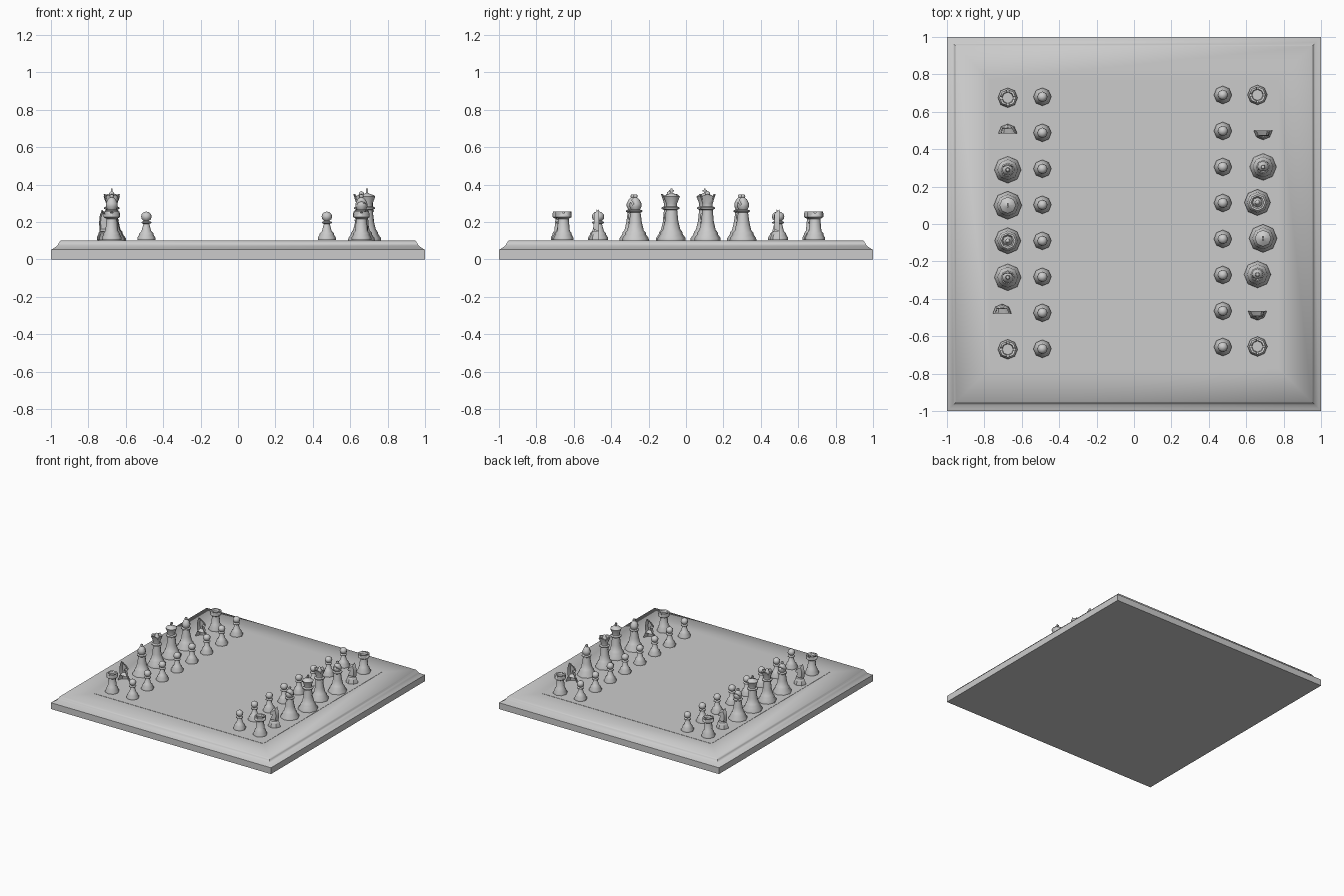
import bpy, bmesh
from math import cos, sin, pi, radians
from mathutils import Matrix, Vector

if "Cube" in bpy.data.objects:
    bpy.data.objects.remove(bpy.data.objects["Cube"])


def finish(bm, name, angle=50):
    bmesh.ops.recalc_face_normals(bm, faces=bm.faces)
    me = bpy.data.meshes.new(name)
    bm.to_mesh(me)
    bm.free()
    me.shade_smooth()
    me.set_sharp_from_angle(angle=radians(angle))
    return me


def place(me, name, x, y, z, turn=0):
    ob = bpy.data.objects.new(name, me)
    ob.location = (x, y, z)
    ob.rotation_euler = (0, 0, turn)
    bpy.context.collection.objects.link(ob)
    return ob


def lathe(bm, profile, n=8, start=0.0, half=False, square=False):
    """Sweep an (r, z) profile into rings; half leaves the cut plane open."""
    count = n // 2 + 1 if half else n
    rings = []
    for r, z in profile:
        rings.append([bm.verts.new((r * cos(start + 2 * pi * i / n),
                                    r * sin(start + 2 * pi * i / n), z)) for i in range(count)])
    for a, b in zip(rings, rings[1:]):
        for i in range(count - 1 if half else count):
            j = (i + 1) % count
            bm.faces.new((a[i], a[j], b[j], b[i]))
    bm.faces.new(rings[0][::-1])
    bm.faces.new(rings[-1])
    return rings


def box(bm, loc, size, tilt=0):
    m = Matrix.Translation(loc) @ Matrix.Rotation(tilt, 4, 'X') @ Matrix.Diagonal((*size, 1))
    bmesh.ops.create_cube(bm, size=1, matrix=m)


def carve(me, boxes):
    """Cut boxes out of a mesh and return the carved mesh."""
    cb = bmesh.new()
    for b in boxes:
        box(cb, *b)
    cutter = place(finish(cb, "cutter"), "cutter", 0, 0, 0)
    cutter.hide_render = True
    ob = place(me, "carving", 0, 0, 0)
    mod = ob.modifiers.new("cut", 'BOOLEAN')
    mod.object, mod.operation, mod.solver = cutter, 'DIFFERENCE', 'EXACT'
    mod.use_self = True
    dg = bpy.context.evaluated_depsgraph_get()
    out = bpy.data.meshes.new_from_object(ob.evaluated_get(dg))
    bpy.data.objects.remove(ob)
    bpy.data.objects.remove(cutter)
    return out


# Board with coved edge
bm = bmesh.new()
s = 2 ** 0.5
edge = [(1, 0), (1, .052), (.985, .06), (.967, .073), (.958, .088), (.95, .1), (.77, .1)]
lathe(bm, [(r * s, z) for r, z in edge], n=4, start=pi / 4)
place(finish(bm, "board", 60), "board", 0, 0, 0)

# Playing field, a thin panel set into the frame
bm = bmesh.new()
box(bm, (0, 0, .0985), (1.54, 1.54, .007))
place(finish(bm, "playing_field", 30), "playing_field", 0, 0, 0)

# Pawn
bm = bmesh.new()
lathe(bm, [(.048, 0), (.048, .012), (.038, .028), (.038, .034), (.026, .046), (.016, .085),
           (.027, .09), (.027, .095), (.014, .101), (.025, .111), (.028, .124),
           (.025, .137), (.014, .147), (.004, .15)])
pawn = finish(bm, "pawn")

# Rook with hollow, notched crown
bm = bmesh.new()
lathe(bm, [(.053, 0), (.053, .012), (.044, .028), (.044, .035), (.034, .048), (.028, .112),
           (.036, .117), (.044, .122), (.044, .152), (.032, .152), (.029, .134)])
rook = carve(finish(bm, "rook"), [((0, 0, .153), (.2, .012, .022)), ((0, 0, .153), (.012, .2, .02))])

# Bishop with slit mitre
bm = bmesh.new()
lathe(bm, [(.072, 0), (.07, .014), (.056, .034), (.055, .044), (.044, .056), (.034, .1),
           (.027, .15), (.037, .156), (.037, .162), (.024, .167), (.032, .183), (.032, .198),
           (.022, .22), (.009, .232), (.012, .238), (.009, .246), (.002, .248)])
bishop = carve(finish(bm, "bishop"), [((0, .024, .213), (.1, .007, .045), radians(-30))])

# Queen with pointed crown
bm = bmesh.new()
low = [(.07, 0), (.07, .014), (.056, .034), (.055, .044), (.044, .058), (.034, .1),
       (.028, .165), (.04, .171), (.04, .178), (.028, .184), (.028, .2)]
rings = lathe(bm, low + [(.044, .238), (.034, .238), (.026, .23), (.013, .248),
                         (.012, .258), (.003, .265)])
for k in (len(low), len(low) + 1):
    for v in rings[k][::2]:
        v.co.z += .012
queen = finish(bm, "queen")

# King with cross finial
bm = bmesh.new()
lathe(bm, [(.075, 0), (.075, .014), (.059, .036), (.058, .046), (.047, .06), (.036, .105),
           (.03, .165), (.042, .171), (.042, .178), (.029, .184), (.03, .2), (.044, .236),
           (.036, .244), (.012, .252), (.008, .256)])
box(bm, (0, 0, .265), (.01, .01, .03))
box(bm, (0, 0, .267), (.01, .026, .009))
king = finish(bm, "king")

# Knight: a half shell, open on its flat side
bm = bmesh.new()
lathe(bm, [(.05, 0), (.05, .012), (.042, .028), (.042, .035), (.034, .046)], half=True)
outline = [(-.034, .044), (-.038, .09), (-.034, .13), (-.022, .162), (-.012, .15), (.012, .137),
           (.038, .105), (.032, .092), (.006, .1), (.02, .07), (.03, .044)]
outer = [bm.verts.new((x, 0, z)) for x, z in outline]
mid = Vector((-.008, .095))
side = []
for x, z in outline:
    p = mid + (Vector((x, z)) - mid) * .72
    side.append(bm.verts.new((p.x, .028 - .05 * max(0, z - .11) if z > .05 else .03, p.y)))
for i in range(len(outline)):
    j = (i + 1) % len(outline)
    bm.faces.new((outer[i], outer[j], side[j], side[i]))
bm.faces.new(side)
knight = finish(bm, "knight", 40)

# Pawn rows, then back rows as (mesh, x, y)
for i in range(8):
    place(pawn, "left_pawn", -.49, .68 - .1925 * i, .105)
    place(pawn, "right_pawn", .475, .69 - .1925 * i, .105, pi)

left = [(rook, -.675, .675), (knight, -.675, .485), (bishop, -.675, .29), (king, -.675, .1),
        (queen, -.675, -.09), (bishop, -.675, -.285), (knight, -.705, -.478), (rook, -.675, -.67)]
right = [(rook, .66, .69), (knight, .69, .5), (bishop, .69, .305), (queen, .66, .115),
         (king, .69, -.077), (bishop, .66, -.27), (knight, .66, -.465), (rook, .66, -.655)]
for label, row, turn in (("left", left, 0), ("right", right, pi)):
    for me, x, y in row:
        kind = next(k for k, m in dict(rook=rook, knight=knight, bishop=bishop,
                                       queen=queen, king=king).items() if m == me)
        place(me, f"{label}_{kind}", x, y, .105 if me in (rook, knight) else .1, turn)
